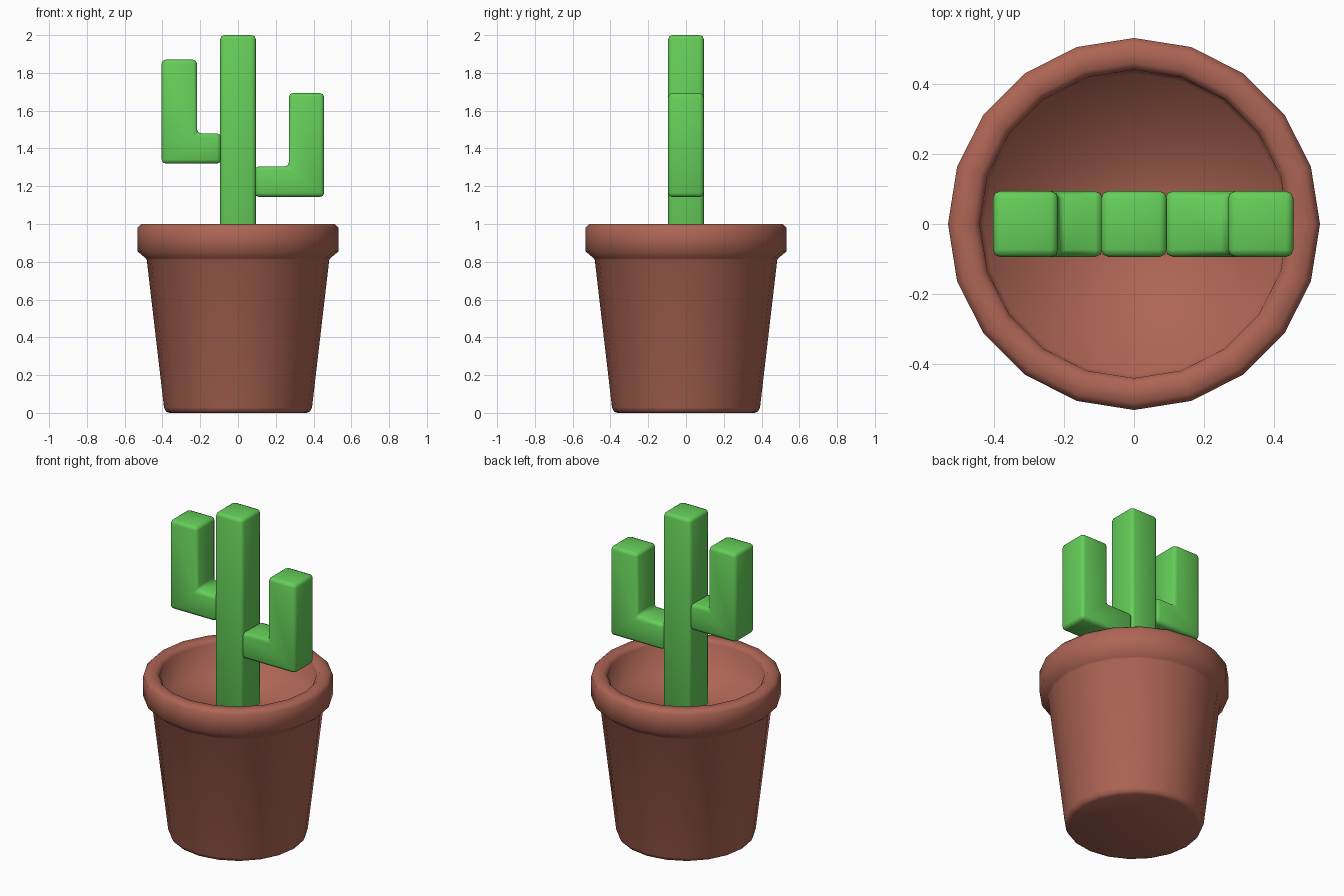
import bpy, bmesh, math

if "Cube" in bpy.data.objects:
    bpy.data.objects.remove(bpy.data.objects["Cube"])


def material(name, color):
    mat = bpy.data.materials.new(name)
    mat.diffuse_color = (*color, 1)
    mat.use_nodes = True
    mat.node_tree.nodes["Principled BSDF"].inputs["Base Color"].default_value = mat.diffuse_color
    return mat


CLAY = material("clay", (0.42, 0.13, 0.09))
GREEN = material("cactus_green", (0.13, 0.62, 0.10))


def finish(bm, name, mat):
    bmesh.ops.recalc_face_normals(bm, faces=bm.faces)
    mesh = bpy.data.meshes.new(name)
    bm.to_mesh(mesh)
    bm.free()
    mesh.materials.append(mat)
    for p in mesh.polygons:
        p.use_smooth = True
    obj = bpy.data.objects.new(name, mesh)
    bpy.context.collection.objects.link(obj)
    return obj


def lathe(name, profile, sides, mat):
    """Closed solid of revolution from (radius, z) points, capped at both ends."""
    bm = bmesh.new()
    rings = []
    for r, z in profile:
        rings.append([bm.verts.new((r * math.cos(2 * math.pi * i / sides),
                                    r * math.sin(2 * math.pi * i / sides), z))
                      for i in range(sides)])
    for a, b in zip(rings, rings[1:]):
        for i in range(sides):
            j = (i + 1) % sides
            bm.faces.new((a[i], a[j], b[j], b[i]))
    bm.faces.new(rings[0][::-1])
    bm.faces.new(rings[-1])
    return finish(bm, name, mat)


def beveled_slab(name, outline, half, mat):
    """Extrude an (x, z) outline along y and chamfer every edge."""
    bm = bmesh.new()
    face = bm.faces.new([bm.verts.new((x, -half, z)) for x, z in outline])
    ext = bmesh.ops.extrude_face_region(bm, geom=[face])
    moved = [v for v in ext["geom"] if isinstance(v, bmesh.types.BMVert)]
    bmesh.ops.translate(bm, verts=moved, vec=(0, 2 * half, 0))
    obj = finish(bm, name, mat)
    bevel = obj.modifiers.new("chamfer", "BEVEL")
    bevel.width = 0.021
    bevel.segments = 2
    return obj


# Pot: tapered wall, thick rolled rim, inner wall and soil surface
lathe("pot", [
    (0.365, 0.0), (0.382, 0.008), (0.392, 0.03),
    (0.483, 0.81), (0.49, 0.82), (0.532, 0.855),
    (0.532, 0.98), (0.512, 1.0), (0.46, 1.0), (0.441, 0.98),
    (0.43, 0.80),
], 20, CLAY)

# Cactus trunk, rooted in the soil
W = 0.094
beveled_slab("trunk", [(-W, 0.78), (W, 0.78), (W, 2.0), (-W, 2.0)], W, GREEN)


# L-shaped arms: side, outer x, upright inner x, bottom, shelf top, tip
def arm(name, side, outer, inner, bottom, shelf, tip):
    pts = [(W - 0.004, bottom), (outer, bottom), (outer, tip),
           (inner, tip), (inner, shelf), (W - 0.004, shelf)]
    beveled_slab(name, [(side * x, z) for x, z in pts], W, GREEN)


arm("left_arm", -1, 0.404, 0.217, 1.32, 1.48, 1.87)
arm("right_arm", 1, 0.456, 0.269, 1.143, 1.305, 1.693)
